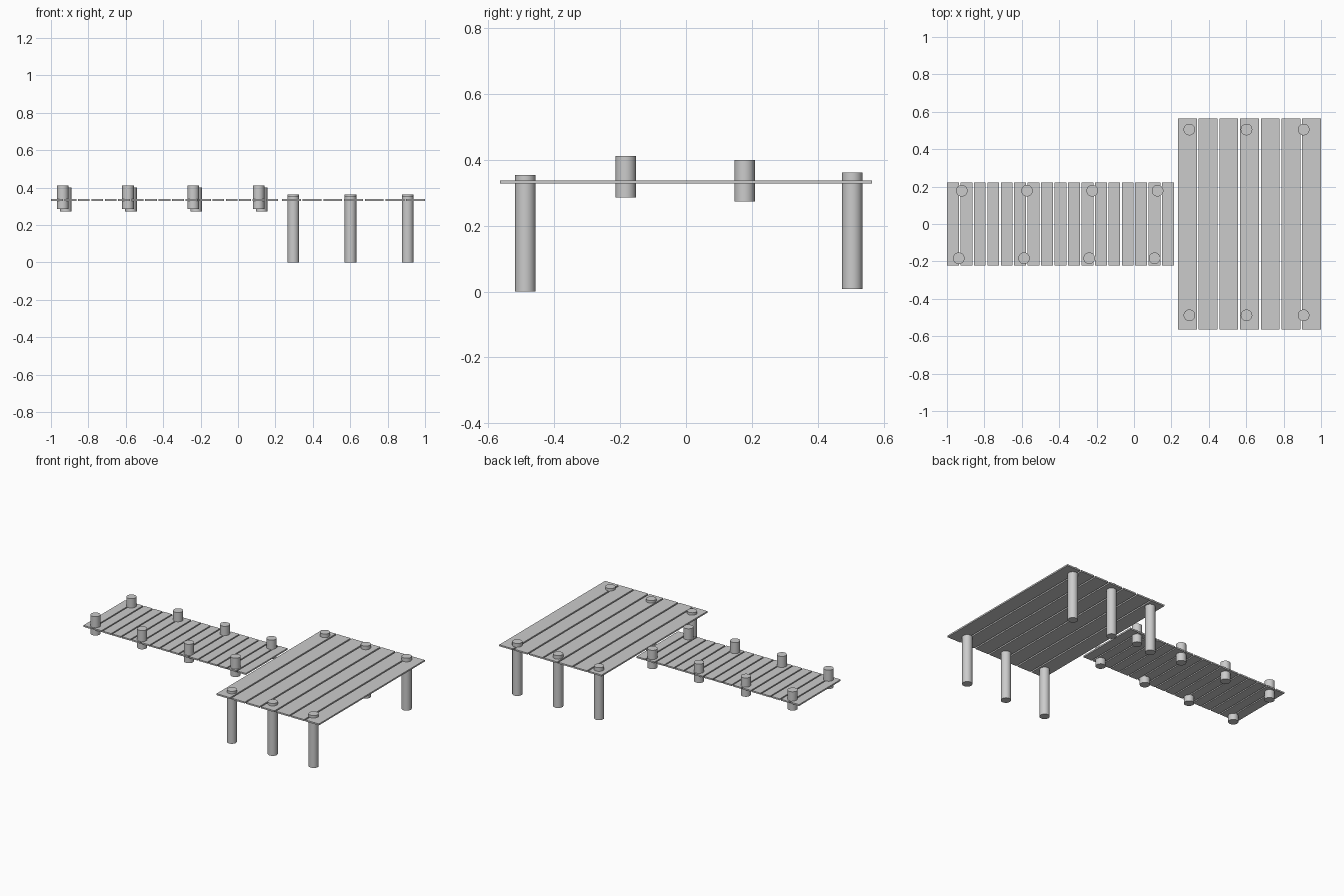
import bpy

if "Cube" in bpy.data.objects:
    bpy.data.objects.remove(bpy.data.objects["Cube"])

DECK_Z, DECK_T = 0.3325, 0.01
POST_R = 0.031


def plank_row(name, x0, count, pitch, width, half_y):
    """Row of separate boards running along y."""
    for i in range(count):
        bpy.ops.mesh.primitive_cube_add(
            size=1, location=(x0 + i * pitch + width / 2, 0, DECK_Z))
        ob = bpy.context.object
        ob.name = f"{name}_{i + 1}"
        ob.scale = (width, 2 * half_y, DECK_T)
        bpy.ops.object.transform_apply(location=False, rotation=False, scale=True)


def post_row(name, x0, count, pitch, y, z0, z1):
    """Row of round posts along x."""
    for i in range(count):
        bpy.ops.mesh.primitive_cylinder_add(
            vertices=32, radius=POST_R, depth=z1 - z0,
            location=(x0 + i * pitch, y, (z0 + z1) / 2))
        bpy.context.object.name = f"{name}_{i + 1}"
        bpy.ops.object.shade_smooth_by_angle()


# Narrow walkway and wide end platform
plank_row("walkway_plank", -1.0, 17, 0.0719, 0.0635, 0.222)
plank_row("platform_plank", 0.235, 7, 0.1107, 0.1008, 0.565)

# Tall posts under the platform
post_row("platform_front_post", 0.296, 3, 0.3055, -0.488, 0.0, 0.354)
post_row("platform_back_post", 0.296, 3, 0.3055, 0.505, 0.008, 0.362)

# Short posts along the walkway edges
post_row("walkway_front_post", -0.937, 4, 0.349, -0.183, 0.285, 0.412)
post_row("walkway_back_post", -0.921, 4, 0.349, 0.178, 0.273, 0.400)
